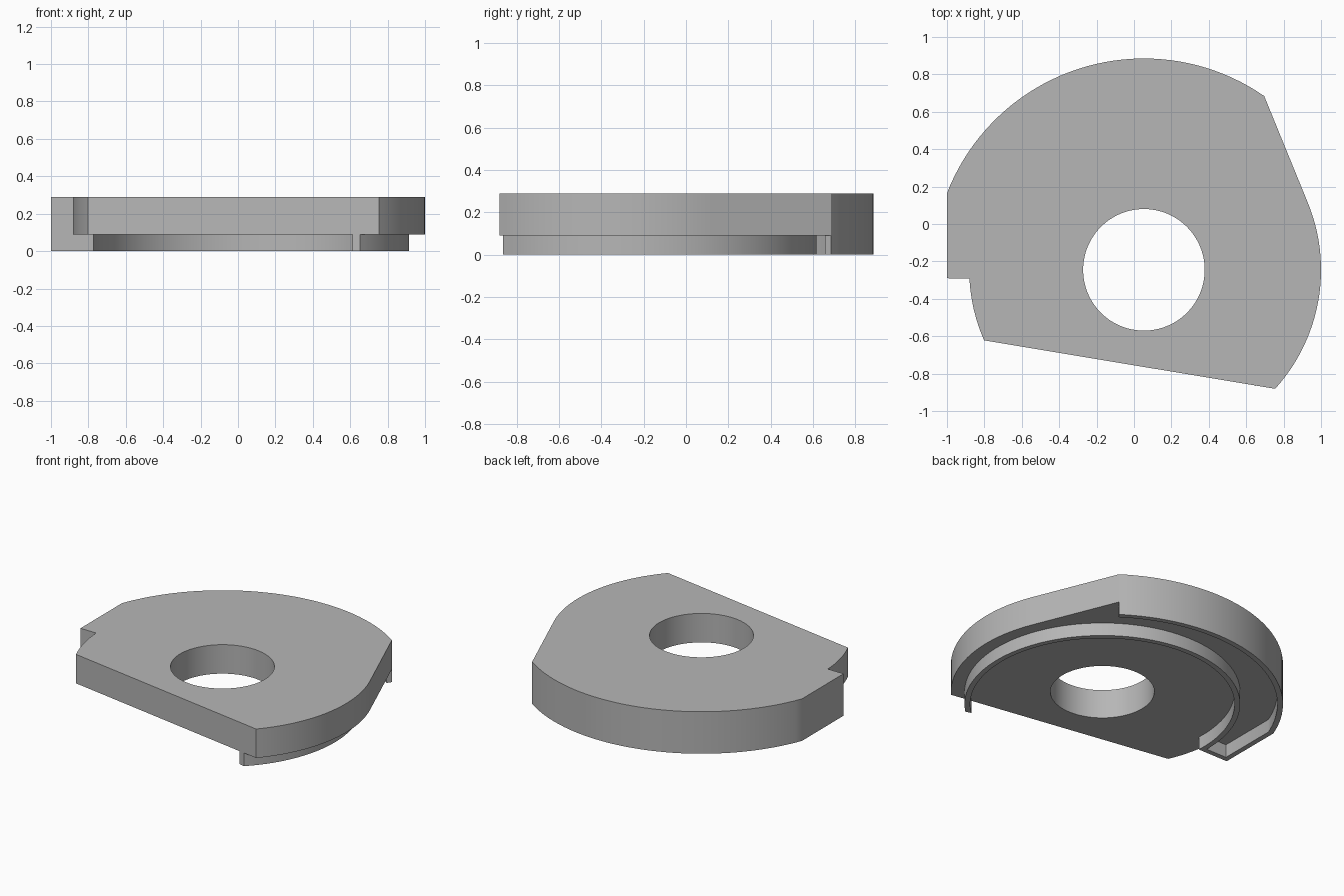
import bpy
import bmesh
import math

cube = bpy.data.objects.get("Cube")
if cube:
    bpy.data.objects.remove(cube, do_unlink=True)

CX, CY = 0.053, -0.245          # shared centre of the bore and all arcs
LIP, TOP = 0.09, 0.29           # underside of plate, top of plate

grey = bpy.data.materials.new("plain_grey")
grey.use_nodes = True
colour = (0.47, 0.47, 0.47, 1)
grey.diffuse_color = colour
grey.node_tree.nodes["Principled BSDF"].inputs["Base Color"].default_value = colour


def arc(radius, start, end):
    """Points on an arc about the shared centre, angles in degrees."""
    n = max(2, round(abs(end - start) / 2.5))
    angles = [math.radians(start + (end - start) * i / n) for i in range(n + 1)]
    return [(CX + radius * math.cos(a), CY + radius * math.sin(a)) for a in angles]


def prism(name, loops, z0, z1):
    """Solid between two heights from an outline and optional hole loops."""
    bm = bmesh.new()
    rings = []
    for z in (z0, z1):
        edges = []
        for loop in loops:
            verts = [bm.verts.new((x, y, z)) for x, y in loop]
            rings.append(verts)
            edges += [bm.edges.new((verts[i - 1], verts[i])) for i in range(len(verts))]
        bmesh.ops.triangle_fill(bm, edges=edges, use_beauty=True, normal=(0, 0, 1))
    count = len(loops)
    for low, high in zip(rings[:count], rings[count:]):
        for i in range(len(low)):
            bm.faces.new((low[i - 1], low[i], high[i], high[i - 1]))
    bmesh.ops.recalc_face_normals(bm, faces=bm.faces[:])
    mesh = bpy.data.meshes.new(name)
    bm.to_mesh(mesh)
    bm.free()
    mesh.materials.append(grey)
    obj = bpy.data.objects.new(name, mesh)
    bpy.context.collection.objects.link(obj)
    bpy.ops.object.select_all(action="DESELECT")
    obj.select_set(True)
    bpy.context.view_layer.objects.active = obj
    bpy.ops.object.shade_smooth_by_angle(angle=math.radians(30))
    return obj


# Plate: right arc, slanted flank, large back arc, notch, left arc, front chord
outline = (arc(0.947, -42.2, 21.8) + arc(1.13, 55.3, 158.8)
           + [(-1, -0.29)] + arc(0.934, 182.8, 203.8))
bore = arc(0.325, 0, 360)[:-1]
prism("plate", [outline, bore], LIP, TOP)

# Underside rim: outer lip, side wall and return wall joined to the inner ring
hook = (arc(1.13, 55.3, 158.8) + [(-1, -0.29)]
        + arc(0.827, 183.1, -47.5) + arc(0.862, -46, 180.7)
        + [(-0.965, -0.255)] + arc(1.095, 158.4, 55.3))
prism("underside_rim", [hook], 0, LIP)
